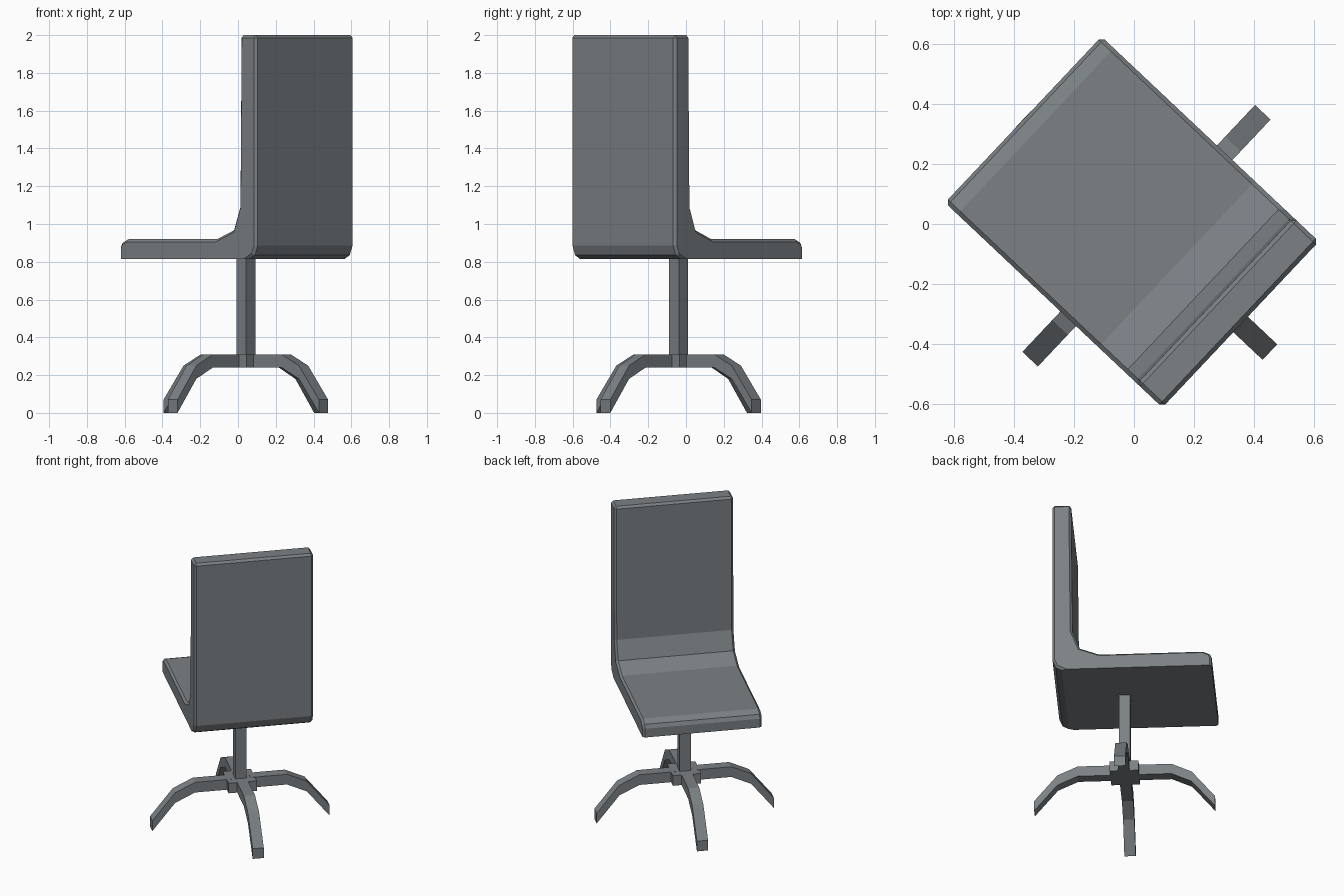
import bpy, bmesh, math
from mathutils import Matrix

if "Cube" in bpy.data.objects:
    bpy.data.objects.remove(bpy.data.objects["Cube"])

# Whole chair is turned: local +x runs toward the backrest
TURN = Matrix.Rotation(math.radians(-43.3), 4, 'Z')
CENTRE = Matrix.Translation((0.057, 0, 0))   # post axis in chair space

grey = bpy.data.materials.new("slate grey")
grey.diffuse_color = (0.2, 0.22, 0.235, 1)
grey.use_nodes = True
grey.node_tree.nodes["Principled BSDF"].inputs["Base Color"].default_value = grey.diffuse_color


def finish(name, bm, matrix):
    bmesh.ops.recalc_face_normals(bm, faces=bm.faces)
    bm.transform(matrix)
    me = bpy.data.meshes.new(name)
    bm.to_mesh(me)
    bm.free()
    me.materials.append(grey)
    ob = bpy.data.objects.new(name, me)
    bpy.context.collection.objects.link(ob)
    return ob


def extrude_profile(points, half_width):
    """Prism from an x-z outline, centred on y = 0."""
    bm = bmesh.new()
    face = bm.faces.new([bm.verts.new((x, -half_width, z)) for x, z in points])
    ext = bmesh.ops.extrude_face_region(bm, geom=[face])["geom"]
    moved = [v for v in ext if isinstance(v, bmesh.types.BMVert)]
    bmesh.ops.translate(bm, verts=moved, vec=(0, 2 * half_width, 0))
    bmesh.ops.recalc_face_normals(bm, faces=bm.faces)
    return bm


def box(size, z0, z1):
    bm = bmesh.new()
    bmesh.ops.create_cube(bm, size=1)
    bmesh.ops.scale(bm, verts=bm.verts, vec=(size, size, z1 - z0))
    bmesh.ops.translate(bm, verts=bm.verts, vec=(0, 0, (z0 + z1) / 2))
    return bm


# Seat and backrest: one L-shaped shell with softened rims
shell = [(-0.507, 0.815), (-0.507, 0.875), (-0.495, 0.9), (-0.45, 0.92),
         (0.195, 0.92), (0.317, 0.967), (0.363, 1.09), (0.372, 2.0),
         (0.488, 2.0), (0.488, 0.885), (0.468, 0.835), (0.43, 0.815)]
bm = extrude_profile(shell, 0.38)
rims = []
for e in bm.edges:
    side = any(abs(f.normal.y) > 0.9 for f in e.link_faces)
    under = any(f.normal.z < -0.9 for f in e.link_faces)
    top = all(v.co.z > 1.99 for v in e.verts)
    if (side and not under) or top:
        rims.append(e)
bmesh.ops.bevel(bm, geom=rims, offset=0.014, segments=1, affect='EDGES')
finish("seat_and_backrest", bm, TURN)

# Post and hub
finish("post", box(0.071, 0.25, 0.825), TURN @ CENTRE)
finish("hub", box(0.18, 0.24, 0.309), TURN @ CENTRE)

# Four arched legs
arch = [(0.06, 0.31), (0.293, 0.31), (0.42, 0.25), (0.565, 0.07)]
outline = arch + [(x, z - 0.07) for x, z in reversed(arch)]
for i in range(4):
    spin = Matrix.Rotation(i * math.pi / 2, 4, 'Z')
    finish(f"leg_{i + 1}", extrude_profile(outline, 0.0355), TURN @ CENTRE @ spin)
